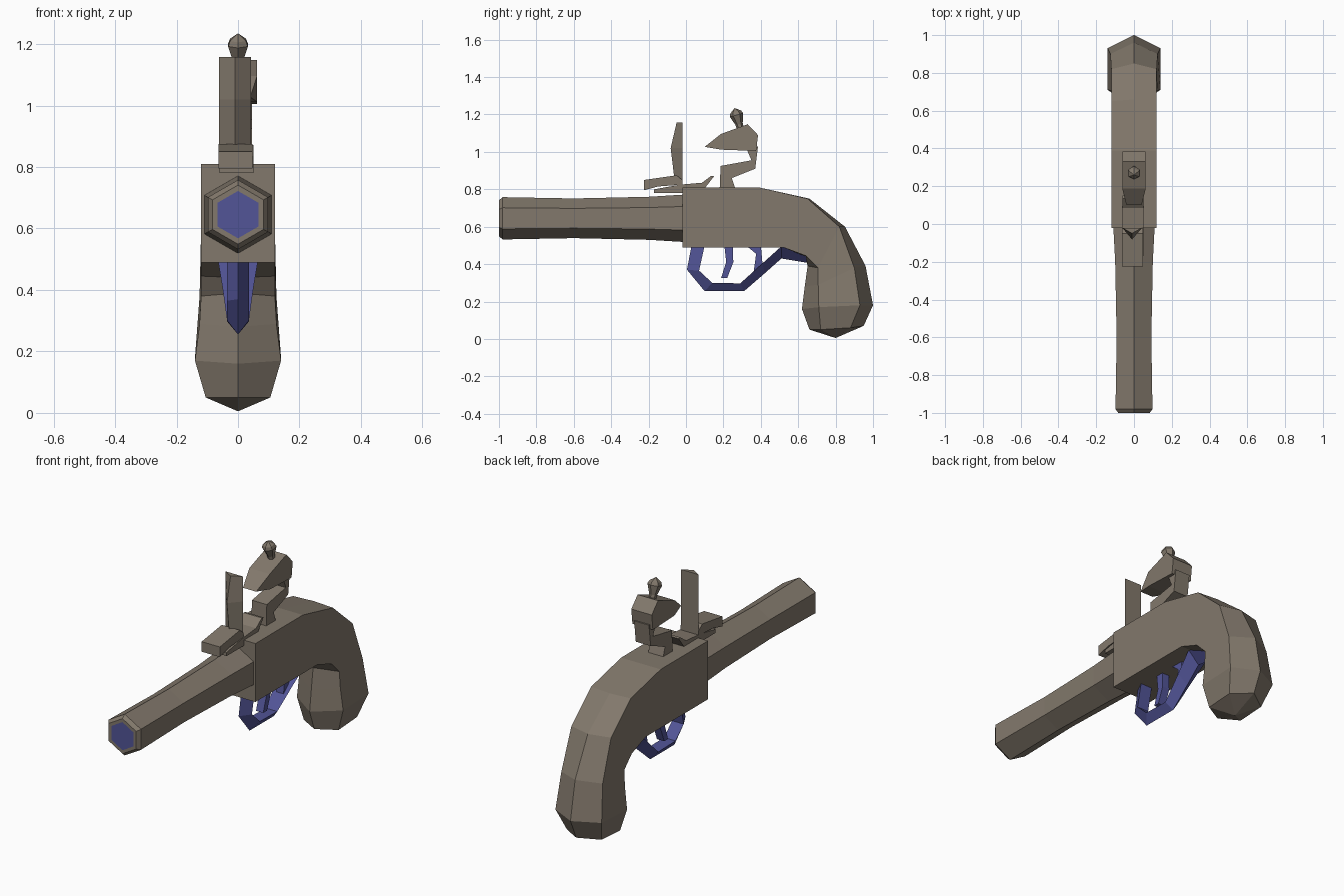
import bpy, bmesh, math
from mathutils import Vector


def material(name, rgb):
    m = bpy.data.materials.new(name)
    m.diffuse_color = (*rgb, 1)
    return m


BROWN = material("weathered_brown", (0.225, 0.19, 0.15))
BLUE = material("dull_blue", (0.085, 0.09, 0.31))


def finish(name, bm, *mats):
    bmesh.ops.recalc_face_normals(bm, faces=bm.faces)
    mesh = bpy.data.meshes.new(name)
    bm.to_mesh(mesh)
    bm.free()
    for m in mats:
        mesh.materials.append(m)
    ob = bpy.data.objects.new(name, mesh)
    bpy.context.collection.objects.link(ob)
    return ob


def loft(name, rings, *mats, tip=None, blue_last=False):
    """Skin a row of equal-sized rings, closing both ends."""
    bm = bmesh.new()
    vs = [[bm.verts.new(p) for p in r] for r in rings]
    n = len(rings[0])
    for a, b in zip(vs, vs[1:]):
        for i in range(n):
            j = (i + 1) % n
            bm.faces.new((a[i], a[j], b[j], b[i]))
    bm.faces.new(vs[0])
    if tip:
        t = bm.verts.new(tip)
        for i in range(n):
            bm.faces.new((vs[-1][i], vs[-1][(i + 1) % n], t))
    else:
        f = bm.faces.new(vs[-1])
        f.material_index = 1 if blue_last else 0
    return finish(name, bm, *mats)


def plate(name, profile, width, mat, x=0.0):
    """Side profile (y, z) given thickness across x; width may depend on y, z."""
    w = width if callable(width) else (lambda y, z: width)
    return loft(name, [[(x + s * w(y, z), y, z) for y, z in profile]
                       for s in (-1, 1)], mat)


# Stock and grip: half width, back ridge, back corner, front corner, front ridge
stock = [
    (0.12, (-0.02, 0.81), (-0.02, 0.81), (-0.02, 0.49), (-0.02, 0.49)),
    (0.12, (0.39, 0.81), (0.39, 0.81), (0.52, 0.49), (0.52, 0.49)),
    (0.12, (0.66, 0.75), (0.65, 0.75), (0.64, 0.445), (0.64, 0.44)),
    (0.12, (0.85, 0.60), (0.82, 0.60), (0.705, 0.38), (0.65, 0.39)),
    (0.125, (0.96, 0.39), (0.90, 0.38), (0.707, 0.29), (0.635, 0.28)),
    (0.14, (1.00, 0.18), (0.93, 0.18), (0.71, 0.17), (0.62, 0.16)),
    (0.105, (0.95, 0.07), (0.88, 0.06), (0.72, 0.05), (0.66, 0.05)),
]
loft("stock", [[(0, *a), (w, *b), (w, *c), (0, *d), (-w, *c), (-w, *b)]
               for w, a, b, c, d in stock], BROWN, tip=(0, 0.80, 0.005))


# Six-sided barrel with chamfered muzzle and coloured bore
def hexagon(y, r, z=0.645):
    return [(r * math.sin(math.pi * k / 3), y, z + r * math.cos(math.pi * k / 3))
            for k in range(6)]


barrel = [(0.0, 0.126), (-0.02, 0.126), (-0.2, 0.115), (-0.6, 0.106),
          (-0.98, 0.113), (-1.0, 0.096), (-1.0, 0.077)]
loft("barrel", [hexagon(y, r) for y, r in barrel], BROWN, BLUE, blue_last=True)

# Trigger guard: flat inside, ridged outside; half width, outer ridge, inner edge
guard = [
    (0.035, (0.03, 0.50), (0.10, 0.50)),
    (0.035, (0.005, 0.37), (0.07, 0.365)),
    (0.035, (0.10, 0.255), (0.14, 0.30)),
    (0.035, (0.31, 0.255), (0.29, 0.297)),
    (0.05, (0.42, 0.35), (0.41, 0.405)),
    (0.065, (0.51, 0.43), (0.51, 0.495)),
    (0.06, (0.66, 0.405), (0.66, 0.46)),
]
loft("trigger_guard", [[(0, *o), (w, *i), (-w, *i)] for w, o, i in guard], BLUE)
plate("trigger", [(0.205, 0.50), (0.25, 0.50), (0.253, 0.41), (0.22, 0.325),
                  (0.187, 0.325), (0.215, 0.41)], 0.022, BLUE)
plate("guard_strut", [(0.32, 0.50), (0.40, 0.50), (0.41, 0.39), (0.36, 0.345),
                      (0.375, 0.455)], 0.022, BLUE)

# Flash pan with its raised rear spring
plate("flash_pan", [(-0.17, 0.78), (-0.02, 0.78), (0.10, 0.805), (0.15, 0.87),
                    (0.135, 0.872), (0.085, 0.835), (-0.03, 0.825), (-0.17, 0.80)],
      0.055, BROWN, x=-0.005)

# Striking plate: foot and triangular upright
plate("striker_foot", [(-0.225, 0.795), (-0.15, 0.815), (-0.02, 0.825),
                       (-0.02, 0.85), (-0.05, 0.875), (-0.225, 0.85)],
      0.055, BROWN, x=-0.008)
upright = [(-0.06, 0.84), (-0.082, 1.02), (-0.05, 1.157)]
loft("striker_upright", [[(-0.062, -0.02, z), (0.043, -0.02, z), (-0.01, y, z)]
                         for y, z in upright], BROWN)

# Cocking hammer: bent neck, jaw narrowing forward, clamp screw
plate("hammer_neck", [(0.18, 0.80), (0.265, 0.80), (0.245, 0.86), (0.37, 0.91),
                      (0.385, 1.03), (0.318, 1.03), (0.35, 0.955), (0.185, 0.925)],
      0.045, BROWN)
plate("hammer_jaw", [(0.10, 1.027), (0.187, 1.096), (0.33, 1.148), (0.385, 1.09),
                     (0.375, 1.005), (0.19, 1.012)],
      lambda y, z: 0.04 if y < 0.15 else 0.062, BROWN)
axis = Vector((0, -0.28, 1)).normalized()
side = Vector((0, axis.z, -axis.y))
base = Vector((0, 0.292, 1.12))
rings = []
for h, r in ((0, 0.019), (0.03, 0.02), (0.08, 0.037), (0.097, 0.03)):
    rings.append([base + axis * h + r * (Vector((1, 0, 0)) * math.sin(math.pi * k / 3)
                  + side * math.cos(math.pi * k / 3)) for k in range(6)])
loft("clamp_screw", rings, BROWN, tip=base + axis * 0.119)
